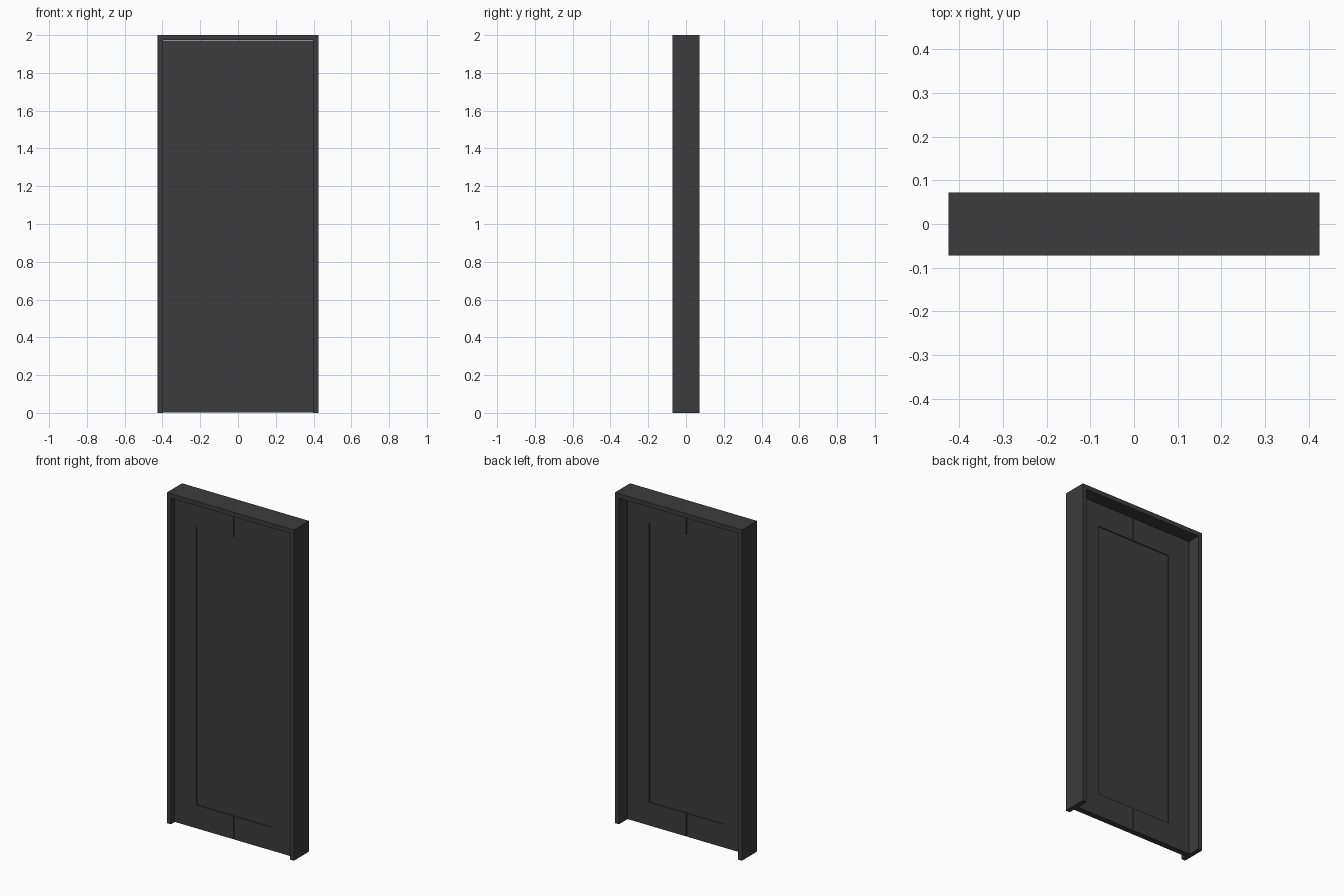
import bpy, bmesh

if "Cube" in bpy.data.objects:
    bpy.data.objects.remove(bpy.data.objects["Cube"])

dark = bpy.data.materials.new("dark_paint")
dark.diffuse_color = (0.045, 0.045, 0.045, 1)
dark.use_nodes = True
dark.node_tree.nodes["Principled BSDF"].inputs["Base Color"].default_value = dark.diffuse_color


def finish(name, bm):
    bmesh.ops.recalc_face_normals(bm, faces=bm.faces)
    mesh = bpy.data.meshes.new(name)
    bm.to_mesh(mesh)
    bm.free()
    mesh.materials.append(dark)
    ob = bpy.data.objects.new(name, mesh)
    bpy.context.collection.objects.link(ob)
    return ob


def extrude_profile(name, pts, y0, y1):
    """Closed xz outline extruded along y."""
    bm = bmesh.new()
    face = bm.faces.new([bm.verts.new((x, y0, z)) for x, z in pts])
    ext = bmesh.ops.extrude_face_region(bm, geom=[face])
    verts = [v for v in ext["geom"] if isinstance(v, bmesh.types.BMVert)]
    bmesh.ops.translate(bm, vec=(0, y1 - y0, 0), verts=verts)
    return finish(name, bm)


def board(name, x0, x1, z0, z1, y0, y1):
    return extrude_profile(name, [(x0, z0), (x1, z0), (x1, z1), (x0, z1)], y0, y1)


W, D, H = 0.425, 0.0725, 2.0      # frame half width, half depth, height
IN, TOP = 0.398, 1.973            # frame opening
FRONT, BACK = -0.040, -0.005      # leaf faces
PX, PZ0, PZ1 = 0.25, 0.143, 1.83  # recessed panel
GAP, REC = 0.002, 0.006

# Door frame: two jambs and a header in one arch
extrude_profile("door_frame", [(-W, 0), (-IN, 0), (-IN, TOP), (IN, TOP), (IN, 0),
                               (W, 0), (W, H), (-W, H)], -D, D)

# Leaf: stiles and split rails on both sides
for side, s in (("left", -1), ("right", 1)):
    board(side + "_stile", s * PX, s * (IN - GAP), 0.003, TOP - GAP, FRONT, BACK)
    board(side + "_top_rail", s * GAP, s * PX, PZ1, TOP - GAP, FRONT, BACK)
    board(side + "_bottom_rail", s * GAP, s * PX, 0.003, PZ0, FRONT, BACK)

# Recessed centre panel
board("centre_panel", -PX, PX, PZ0, PZ1, FRONT + REC, BACK - REC)

# Tongues closing the seam between the rail halves
for name, z0, z1 in (("top_tongue", PZ1, TOP - GAP), ("bottom_tongue", 0.003, PZ0)):
    board(name, -GAP, GAP, z0, z1, FRONT + REC, BACK - REC)
